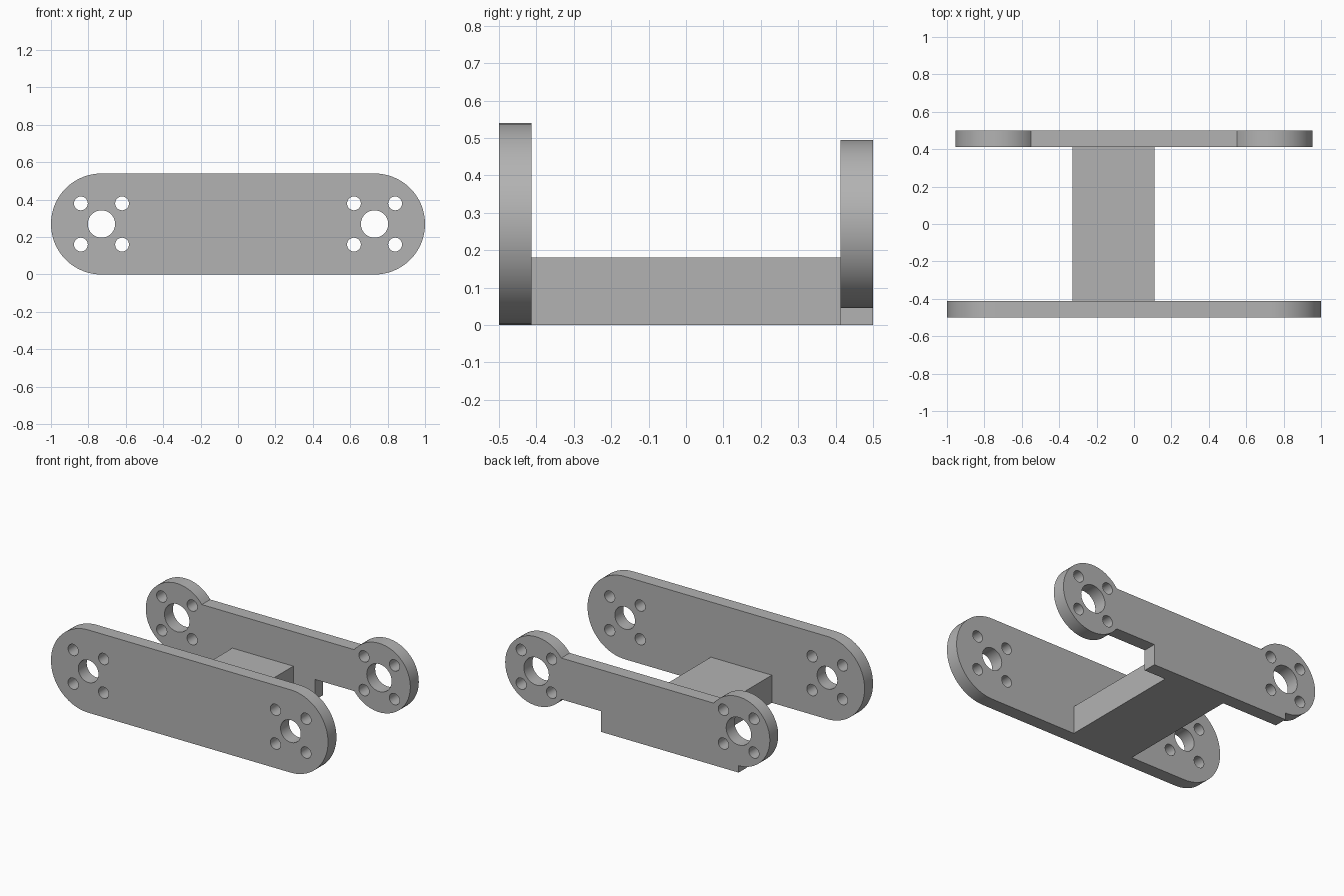
import bpy, bmesh
from math import sin, cos, radians, asin, degrees

cube = bpy.data.objects.get("Cube")
if cube:
    bpy.data.objects.remove(cube, do_unlink=True)

grey = bpy.data.materials.new("mid grey")
grey.use_nodes = True
grey.diffuse_color = (0.45, 0.45, 0.45, 1)
grey.node_tree.nodes["Principled BSDF"].inputs["Base Color"].default_value = (0.45, 0.45, 0.45, 1)

HUB_X, HUB_Z = 0.73, 0.27      # hub centres, mirrored in x
THICK = 0.087                  # plate thickness
INNER = 0.5 - THICK


def arc(cx, r, start, end, cz=HUB_Z, steps=40):
    angles = [radians(start + (end - start) * i / steps) for i in range(steps + 1)]
    return [(cx + r * cos(a), cz + r * sin(a)) for a in angles]


def circle(cx, cz, r, steps=40):
    return arc(cx, r, 0, 360, cz, steps)[:-1]


def hub_holes(bore):
    # Central bore with four bolt holes at each hub
    loops = []
    for side in (-1, 1):
        loops.append(circle(side * HUB_X, HUB_Z, bore))
        for dx in (-0.11, 0.11):
            for dz in (-0.11, 0.11):
                loops.append(circle(side * HUB_X + dx, HUB_Z + dz, 0.037, 24))
    return loops


def plate(name, loops, y):
    # Filled profile in the xz plane, extruded along y
    curve = bpy.data.curves.new(name + "_profile", 'CURVE')
    curve.dimensions = '2D'
    curve.fill_mode = 'BOTH'
    curve.extrude = THICK / 2
    for loop in loops:
        spline = curve.splines.new('POLY')
        spline.points.add(len(loop) - 1)
        for point, (x, z) in zip(spline.points, loop):
            point.co = (x, z, 0, 1)
        spline.use_cyclic_u = True
    obj = bpy.data.objects.new(name, curve)
    obj.location.y = y
    obj.rotation_euler.x = radians(90)
    bpy.context.collection.objects.link(obj)
    bpy.ops.object.select_all(action='DESELECT')
    obj.select_set(True)
    bpy.context.view_layer.objects.active = obj
    bpy.ops.object.convert(target='MESH')
    obj = bpy.context.object
    obj.name = name
    bm = bmesh.new()
    bm.from_mesh(obj.data)
    bmesh.ops.remove_doubles(bm, verts=bm.verts, dist=0.0001)
    bmesh.ops.recalc_face_normals(bm, faces=bm.faces)
    bm.to_mesh(obj.data)
    bm.free()
    obj.data.materials.clear()
    obj.data.materials.append(grey)
    bpy.ops.object.shade_smooth_by_angle(angle=radians(30))
    return obj


# Front plate: long rounded link
front_outline = arc(HUB_X, HUB_Z, -90, 90) + arc(-HUB_X, HUB_Z, 90, 270)
plate("front_plate", [front_outline] + hub_holes(0.073), -0.5 + THICK / 2)

# Back plate: two round hubs, a narrower bar and a foot reaching the ground
HUB_R, BAR_HALF = 0.225, 0.135
neck = degrees(asin(BAR_HALF / HUB_R))
foot = [(-HUB_X, 0), (0.265, 0), (0.265, HUB_Z - BAR_HALF)]
back_outline = (arc(HUB_X, HUB_R, neck - 180, 180 - neck)
                + arc(-HUB_X, HUB_R, neck, 270) + foot)
plate("back_plate", [back_outline] + hub_holes(0.09), 0.5 - THICK / 2)

# Cross block joining the plates
bpy.ops.mesh.primitive_cube_add(size=1, location=(-0.11, 0, 0.09))
block = bpy.context.object
block.name = "cross_block"
block.scale = (0.44, 2 * INNER, 0.18)
block.data.materials.append(grey)
